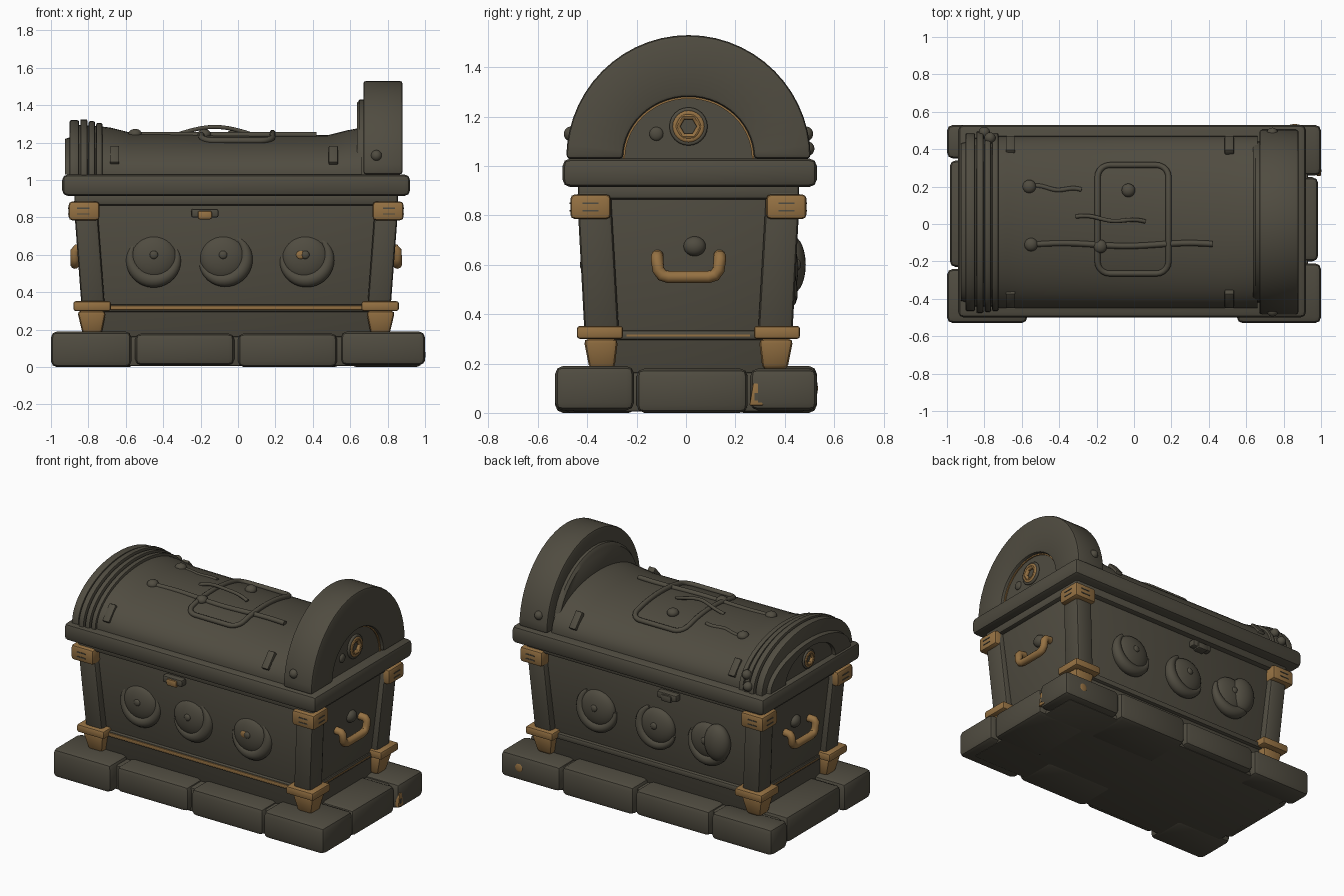
import bpy, bmesh, math
from mathutils import Vector

if "Cube" in bpy.data.objects:
    bpy.data.objects.remove(bpy.data.objects["Cube"])

def material(name, rgb):
    m = bpy.data.materials.new(name)
    m.diffuse_color = (*rgb, 1)
    m.use_nodes = True
    m.node_tree.nodes["Principled BSDF"].inputs["Base Color"].default_value = m.diffuse_color
    return m

STONE = material("dark_olive_stone", (0.080, 0.072, 0.052))
BRASS = material("aged_brass", (0.30, 0.165, 0.055))
CX, CY = -0.01, 0.01          # the chest sits slightly off the plinth centre
ZL = 1.03                     # spring line of the lid arches

def make(name, bm, mat, bevel=0.0, seg=2):
    bmesh.ops.recalc_face_normals(bm, faces=bm.faces)
    if bevel:
        sharp = [e for e in bm.edges if len(e.link_faces) == 2 and e.calc_face_angle() > 0.6]
        bmesh.ops.bevel(bm, geom=sharp, offset=bevel, segments=seg, profile=0.5,
                        affect='EDGES', clamp_overlap=True)
    me = bpy.data.meshes.new(name)
    bm.to_mesh(me)
    bm.free()
    me.materials.append(mat)
    for p in me.polygons:
        p.use_smooth = True
    me.set_sharp_from_angle(angle=math.radians(40))
    ob = bpy.data.objects.new(name, me)
    bpy.context.collection.objects.link(ob)
    return ob

def frustum(name, lo, z0, hi, z1, mat=STONE, bevel=0.01):
    """Box whose bottom and top rectangles (x0, x1, y0, y1) may differ."""
    bm = bmesh.new()
    rings = [[bm.verts.new(p) for p in ((a, c, z), (b, c, z), (b, d, z), (a, d, z))]
             for (a, b, c, d), z in ((lo, z0), (hi, z1))]
    for r in rings:
        bm.faces.new(r)
    for i in range(4):
        j = (i + 1) % 4
        bm.faces.new((rings[0][i], rings[0][j], rings[1][j], rings[1][i]))
    return make(name, bm, mat, bevel)

def box(name, r, z0, z1, mat=STONE, bevel=0.01):
    return frustum(name, r, z0, r, z1, mat, bevel)

def rect(hx, hy):
    return (CX - hx, CX + hx, CY - hy, CY + hy)

def corner(sx, sy, x0, x1, y0, y1):
    return (*sorted((CX + sx * x0, CX + sx * x1)), *sorted((CY + sy * y0, CY + sy * y1)))

def arc(hw, h, n=28):
    return [(CY + hw * math.cos(math.pi * i / n), ZL + h * math.sin(math.pi * i / n)) for i in range(n + 1)]

def loft(name, sections, bevel=0.0, inner=None, mat=STONE):
    """Half-round barrel along x through (x, half width, height); inner cuts an arched opening."""
    bm = bmesh.new()
    rings = []
    for x, hw, h in sections:
        tail = arc(*inner)[::-1] if inner else [(CY - hw, ZL - 0.04), (CY + hw, ZL - 0.04)]
        rings.append([bm.verts.new((x, y, z)) for y, z in arc(hw, h) + tail])
    n = len(rings[0])
    for a, b in zip(rings, rings[1:]):
        for i in range(n):
            j = (i + 1) % n
            bm.faces.new((a[i], a[j], b[j], b[i]))
    for r in (rings[0], rings[-1]):
        if inner:
            for i in range(n // 2 - 1):
                bm.faces.new((r[i], r[i + 1], r[n - 2 - i], r[n - 1 - i]))
        else:
            bm.faces.new(r)
    return make(name, bm, mat, bevel)

def ball(name, c, s, mat=STONE):
    bm = bmesh.new()
    bmesh.ops.create_uvsphere(bm, u_segments=24, v_segments=14, radius=1)
    for v in bm.verts:
        v.co = Vector(v.co[i] * s[i] + c[i] for i in range(3))
    return make(name, bm, mat)

def tube(name, pts, r, mat=STONE, closed=False, taper=None):
    cu = bpy.data.curves.new(name, 'CURVE')
    cu.dimensions, cu.bevel_depth, cu.bevel_resolution = '3D', r, 3
    cu.use_fill_caps = True
    sp = cu.splines.new('POLY')
    sp.points.add(len(pts) - 1)
    for i, (p, q) in enumerate(zip(sp.points, pts)):
        p.co = (*q, 1)
        p.radius = taper(i / (len(pts) - 1)) if taper else 1
    sp.use_cyclic_u = closed
    tmp = bpy.data.objects.new(name + "_curve", cu)
    bpy.context.collection.objects.link(tmp)
    bm = bmesh.new()
    bm.from_mesh(tmp.evaluated_get(bpy.context.evaluated_depsgraph_get()).to_mesh())
    bpy.data.objects.remove(tmp)
    return make(name, bm, mat)

def lid_z(y):
    return ZL + 0.215 * math.sqrt(max(0, 1 - ((y - CY) / 0.46) ** 2))

# stone plinth: core slab and separate rounded blocks
box("plinth_core", (-0.93, 0.93, -0.46, 0.48), 0.005, 0.165)
blocks = [(-1, -0.57, -0.53, -0.24), (-0.55, -0.02, -0.5, -0.2), (0, 0.53, -0.5, -0.2),
          (0.55, 1, -0.53, -0.21), (0.6, 0.985, -0.2, 0.25), (0.56, 1, 0.26, 0.53),
          (0.02, 0.55, 0.2, 0.53), (-0.54, 0.01, 0.2, 0.53), (-1, -0.55, 0.35, 0.53),
          (-0.985, -0.6, -0.23, 0.34)]
for i, r in enumerate(blocks):
    box(f"plinth_block_{i + 1}", r, 0.0 if i % 2 == 0 else 0.01, 0.19 if i % 3 == 0 else 0.18, bevel=0.032)
frustum("plinth_keyhole", (0.975, 1.0, 0.257, 0.312), 0.03, (0.975, 1.0, 0.272, 0.297), 0.12, BRASS, 0.004)
box("keyhole_slot", (0.99, 1.003, 0.277, 0.292), 0.05, 0.08, bevel=0)
ball("plinth_brass_spot", (0.86, 0.528, 0.1), (0.028, 0.006, 0.028), BRASS)

# tapered chest body with mouldings
frustum("chest_body", rect(0.77, 0.36), 0.16, rect(0.84, 0.415), 0.93)
box("lower_moulding", rect(0.795, 0.395), 0.295, 0.335, bevel=0.012)
box("front_brass_strip", (-0.7, 0.68, CY - 0.4, CY - 0.39), 0.306, 0.328, BRASS, 0.003)
for sx in (-1, 1):
    box("end_brass_strip", corner(sx, 1, 0.79, 0.799, -0.25, 0.25), 0.31, 0.318, BRASS, 0)
box("upper_moulding", rect(0.865, 0.448), 0.865, 0.93, bevel=0.015)
box("chest_rim", (-0.94, 0.92, -0.5, 0.53), 0.915, ZL, bevel=0.03)

# corner posts with brass brackets and feet
for sx in (-1, 1):
    for sy in (-1, 1):
        tag = ("left" if sx < 0 else "right") + ("_front" if sy < 0 else "_back")
        frustum(tag + "_post", corner(sx, sy, 0.7, 0.825, 0.28, 0.42), 0.3,
                corner(sx, sy, 0.745, 0.87, 0.315, 0.452), 0.9, bevel=0.02)
        box(tag + "_upper_bracket", corner(sx, sy, 0.73, 0.895, 0.315, 0.478), 0.785, 0.885, BRASS, 0.018)
        box(tag + "_lower_bracket", corner(sx, sy, 0.67, 0.87, 0.265, 0.452), 0.3, 0.352, BRASS, 0.012)
        frustum(tag + "_foot", corner(sx, sy, 0.72, 0.82, 0.3, 0.4), 0.175,
                corner(sx, sy, 0.695, 0.85, 0.285, 0.425), 0.3, BRASS, 0.02)
        # slots in the brackets
        for k in (0.815, 0.845):
            box(tag + "_face_slot", corner(sx, sy, 0.785, 0.85, 0.47, 0.481), k, k + 0.007, STONE, 0)
            box(tag + "_end_slot", corner(sx, sy, 0.885, 0.898, 0.365, 0.43), k, k + 0.007, STONE, 0)

# domed medallions, each hugged by a tapering crescent
for sy, side, lift in ((-1, "front", 0.0), (1, "back", 0.015)):
    for i, (x, mid, span) in enumerate(((-0.45, 265, 230), (-0.08, 310, 220), (0.36, 295, 230))):
        y = CY + sy * (0.38 + lift)
        ball(f"{side}_medallion_{i + 1}", (x, y, 0.585), (0.125, 0.05, 0.12))
        pts = []
        for k in range(25):
            a = math.radians(mid + span * (k / 24 - 0.5))
            pts.append((x + 0.125 * math.cos(a), y + sy * 0.004, 0.59 + 0.125 * math.sin(a)))
        tube(f"{side}_crescent_{i + 1}", pts, 0.042, taper=lambda t: 0.25 + 0.75 * math.sin(math.pi * t))
        ball(f"{side}_boss_{i + 1}", (x, y + sy * 0.048, 0.6), (0.022, 0.012, 0.022))
ball("front_brass_stud", (0.335, CY - 0.428, 0.6), (0.024, 0.008, 0.022), BRASS)
ball("back_fin", (-0.53, CY + 0.415, 0.6), (0.09, 0.06, 0.12))

# clasps in the middle of front and back
for sy, mat, side in ((-1, BRASS, "front"), (1, STONE, "back")):
    y = CY + sy * 0.425
    box(side + "_clasp_bar", (-0.25, -0.105, y - 0.025, y + 0.025), 0.8, 0.845, STONE, 0.01)
    box(side + "_clasp_plate", (-0.215, -0.14, y - 0.035, y + 0.035), 0.79, 0.835, mat, 0.01)

# end handles
for sx, side in ((-1, "left"), (1, "right")):
    x = CX + sx * 0.862
    pts = [(x - sx * 0.06, -0.115, 0.637), (x - sx * 0.012, -0.117, 0.634), (x, -0.117, 0.62),
           (x, -0.112, 0.58), (x, -0.097, 0.558), (x, -0.07, 0.55)]
    pts += [(px, 0.02 - py, pz) for px, py, pz in reversed(pts)]
    tube(side + "_handle", pts, 0.025, BRASS)
    ball(side + "_handle_knob", (CX + sx * 0.815, 0.035, 0.675), (0.035, 0.045, 0.04))

# barrel lid, slightly sagging between the two end arches
loft("lid_barrel", [(-0.76, 0.46, 0.26), (-0.68, 0.46, 0.25), (-0.58, 0.46, 0.225), (0, 0.46, 0.215),
                    (0.48, 0.46, 0.21), (0.58, 0.46, 0.235), (0.66, 0.46, 0.25)])
# tall right arch with recessed end panel
loft("right_arch_ring", [(0.67, 0.495, 0.5), (0.88, 0.495, 0.5)], 0.015, (0.265, 0.25))
loft("right_arch_panel", [(0.66, 0.3, 0.3), (0.85, 0.3, 0.3)])
loft("right_arch_flange", [(0.635, 0.42, 0.38), (0.65, 0.43, 0.4), (0.69, 0.43, 0.4)])
loft("right_panel_trim", [(0.84, 0.266, 0.251), (0.858, 0.266, 0.251)], 0, (0.257, 0.242), BRASS)
# low left arch with stepped ribs
loft("left_arch_core", [(-0.87, 0.45, 0.265), (-0.72, 0.45, 0.255)])
for i, (x0, x1, hw, h) in enumerate(((-0.9, -0.85, 0.475, 0.29), (-0.843, -0.805, 0.485, 0.295),
                                     (-0.798, -0.765, 0.48, 0.285), (-0.758, -0.725, 0.475, 0.275))):
    loft(f"left_arch_rib_{i + 1}", [(x0, hw, h), (x1, hw, h)], 0.008)
loft("left_arch_end", [(-0.925, 0.42, 0.19), (-0.86, 0.44, 0.21)], 0, (0.26, 0.155))

# brass rings in the end panels: round outside, six-sided inside
for side, x, z, s in (("right", 0.855, 1.16, 1.0), ("left", -0.91, 1.1, 0.8)):
    for nm, r, t, n, mat in (("ring", 0.054, 0.014, 24, BRASS), ("hexagon", 0.047, 0.015, 6, BRASS),
                             ("backing", 0.068, 0.01, 24, STONE)):
        tube(f"{side}_end_{nm}", [(x, CY + s * r * math.cos(math.tau * k / n), z + s * r * math.sin(math.tau * k / n))
                                  for k in range(n)], t * s, mat, True)

# hinge plates lying on the lid
for x in (-0.66, 0.51):
    for s in (-1, 1):
        ob = box("lid_hinge_plate", (-0.025, 0.025, -0.058, 0.058), -0.02, 0.014, bevel=0.006)
        ob.location = (x, CY + s * 0.413, lid_z(CY + s * 0.405))
        ob.rotation_euler.x = -s * 0.85

# draped loop, cords and studs on the lid
loop = []
for cx, cy, a0 in ((0.12, 0.25, 0), (-0.13, 0.25, 90), (-0.13, -0.2, 180), (0.12, -0.2, 270)):
    loop += [(cx + 0.065 * math.cos(math.radians(a0 + 18 * k)), cy + 0.065 * math.sin(math.radians(a0 + 18 * k)))
             for k in range(6)]
full = []
for (ax, ay), (bx, by) in zip(loop, loop[1:] + loop[:1]):
    steps = max(1, int(math.hypot(bx - ax, by - ay) / 0.04))
    full += [(ax + (bx - ax) * k / steps, ay + (by - ay) * k / steps) for k in range(steps)]
tube("lid_loop", [(x, y, lid_z(y) + 0.008) for x, y in full], 0.016, closed=True)
for nm, x0, x1, y, dy, r, lift in (("long", -0.55, 0.42, -0.11, 0, 0.016, 0), ("short", -0.56, -0.28, 0.2, -0.02, 0.012, 0),
                                   ("curled", -0.31, 0.06, 0.04, -0.03, 0.011, 0.035)):
    path = [(k / 16, y + dy * k / 16 + 0.008 * math.sin(9 * k / 16)) for k in range(17)]
    tube(f"lid_cord_{nm}", [(x0 + (x1 - x0) * t, v, lid_z(v) + 0.004 + lift * math.sin(math.pi * t)) for t, v in path], r)
for x, y in ((-0.56, 0.2), (-0.55, -0.11), (-0.03, 0.18), (-0.18, -0.12)):
    ball("lid_stud", (x, y, lid_z(y) + 0.008), (0.036, 0.036, 0.028))
for x, y, z in ((0.74, -0.465, 1.13), (0.74, 0.485, 1.13), (-0.8, 0.49, 1.07), (-0.77, 0.46, 1.13)):
    ball("arch_stud", (x, y, z), (0.03, 0.03, 0.03))
ball("right_panel_stud", (0.85, -0.12, 1.13), (0.015, 0.028, 0.028))
